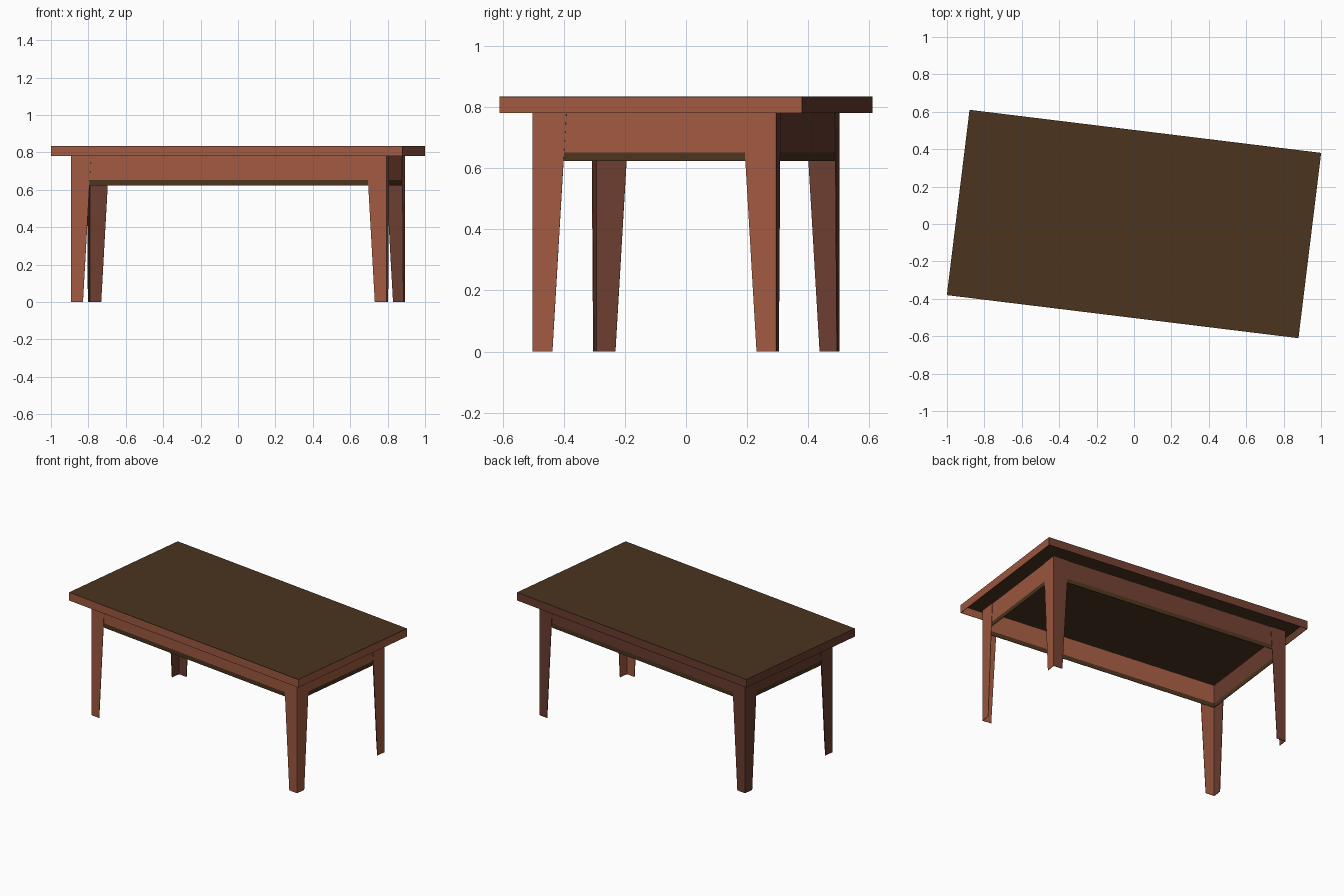
import bpy, bmesh, math
from mathutils import Vector

if "Cube" in bpy.data.objects:
    bpy.data.objects.remove(bpy.data.objects["Cube"])

TURN = math.radians(-6.98)      # whole table is turned slightly about z
HX, HY = 0.947, 0.499           # half size of the top
LX, LY = 0.850, 0.4025          # outer corner of the legs
Z_TRIM, Z_APRON, Z_UNDER, Z_TOP = 0.623, 0.652, 0.780, 0.835
T = 0.003                       # sheet thickness of every panel


def material(name, rgb):
    m = bpy.data.materials.new(name)
    m.diffuse_color = (*rgb, 1)
    m.use_nodes = True
    m.node_tree.nodes["Principled BSDF"].inputs["Base Color"].default_value = m.diffuse_color
    return m


MATERIALS = [material("reddish wood", (0.352, 0.102, 0.053)),
             material("dark reddish wood", (0.150, 0.047, 0.029)),
             material("dark brown wood", (0.070, 0.034, 0.0135))]
RED, DARK, BROWN = range(3)


def prism(bm, points, offset, mat):
    """Extrude a flat polygon along an offset vector."""
    old = set(bm.faces)
    face = bm.faces.new([bm.verts.new(p) for p in points])
    out = bmesh.ops.extrude_face_region(bm, geom=[face], use_keep_orig=True)
    verts = [g for g in out["geom"] if isinstance(g, bmesh.types.BMVert)]
    bmesh.ops.translate(bm, verts=verts, vec=Vector(offset))
    for f in bm.faces:
        if f not in old:
            f.material_index = mat


def box(bm, x0, x1, y0, y1, z0, z1, mat):
    prism(bm, [(x0, y0, z0), (x1, y0, z0), (x1, y1, z0), (x0, y1, z0)],
          (0, 0, z1 - z0), mat)


def walls(bm, hx, hy, z0, z1, mats):
    """Rectangular ring of thin panels; mats = front, back, left, right."""
    for s, m in ((-1, mats[0]), (1, mats[1])):
        box(bm, -hx, hx, *sorted((s * hy, s * (hy - T))), z0, z1, m)
    for s, m in ((-1, mats[2]), (1, mats[3])):
        box(bm, *sorted((s * hx, s * (hx - T))), -hy + T, hy - T, z0, z1, m)


def finish(bm, name):
    bmesh.ops.recalc_face_normals(bm, faces=bm.faces[:])
    me = bpy.data.meshes.new(name)
    bm.to_mesh(me)
    bm.free()
    for m in MATERIALS:
        me.materials.append(m)
    ob = bpy.data.objects.new(name, me)
    ob.rotation_euler.z = TURN
    bpy.context.collection.objects.link(ob)


SIDES = (RED, DARK, DARK, RED)  # back and left panels are the darker wood

# Table top: thin brown sheet with a hanging rim, open below
bm = bmesh.new()
box(bm, -HX, HX, -HY, HY, Z_TOP - T, Z_TOP, BROWN)
finish(bm, "table_top")
bm = bmesh.new()
walls(bm, HX, HY, Z_UNDER, Z_TOP - 0.0005, SIDES)
finish(bm, "top_rim")

# Aprons just behind the leg panels, with a brown strip along the lower edge
ax, ay = LX - T - 0.0005, LY - T - 0.0005
bm = bmesh.new()
walls(bm, ax, ay, Z_APRON, Z_UNDER, SIDES)
finish(bm, "apron")
bm = bmesh.new()
walls(bm, ax, ay, Z_TRIM, Z_APRON, (BROWN,) * 4)
finish(bm, "apron_trim")

# Tapered angle-section legs, two panels meeting at the outer corner
for sx, side in ((-1, "left"), (1, "right")):
    for sy, end in ((-1, "front"), (1, "back")):
        bm = bmesh.new()
        x, y = sx * LX, sy * LY
        yi = y - sy * T
        prism(bm, [(x, y, 0), (x - sx * 0.064, y, 0),
                   (x - sx * 0.108, y, Z_UNDER), (x, y, Z_UNDER)],
              (0, -sy * T, 0), RED if sy < 0 else DARK)
        prism(bm, [(x, yi, 0), (x, y - sy * 0.066, 0),
                   (x, y - sy * 0.112, Z_UNDER), (x, yi, Z_UNDER)],
              (-sx * T, 0, 0), RED if sx > 0 else DARK)
        finish(bm, f"{end}_{side}_leg")
